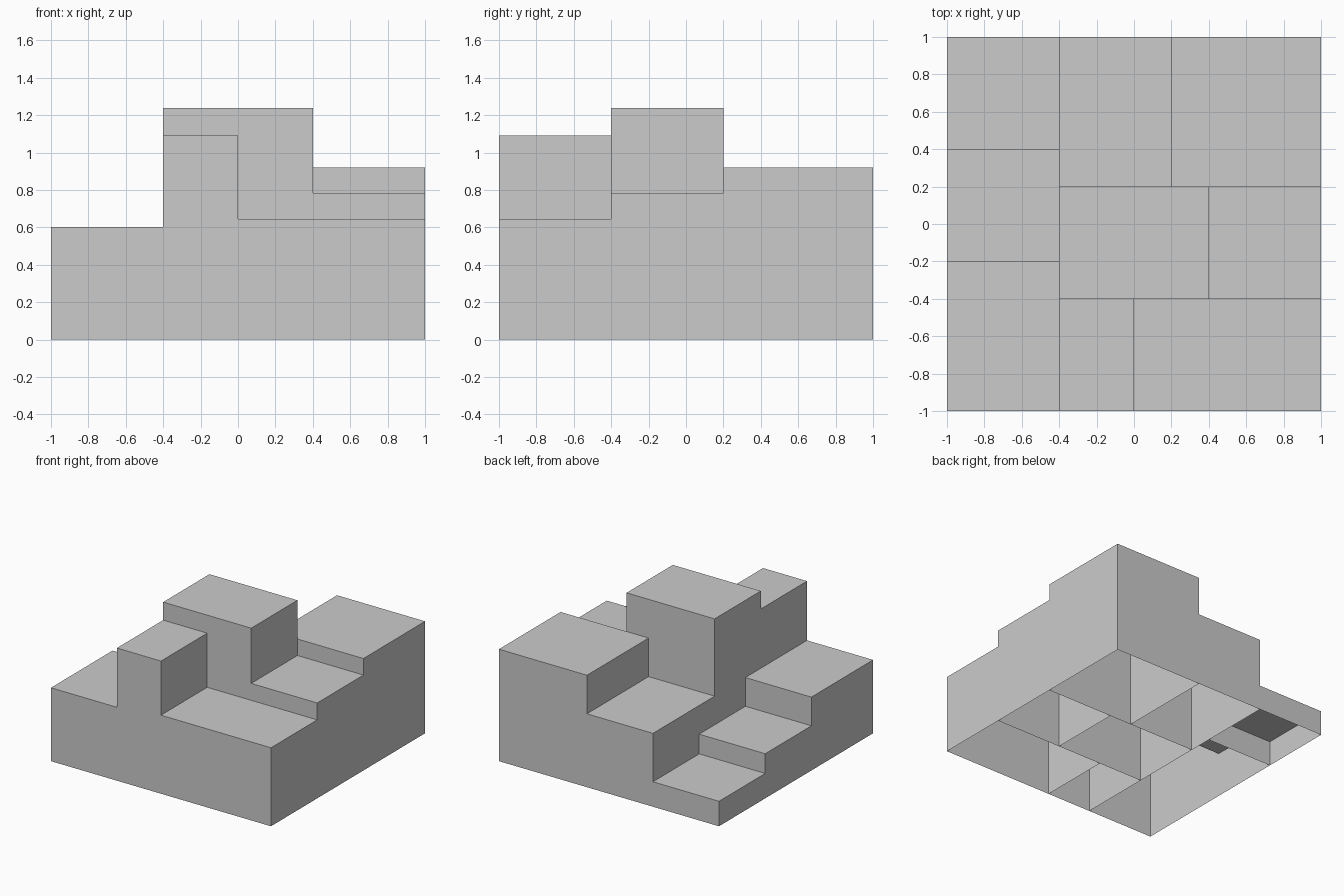
import bpy, bmesh

if "Cube" in bpy.data.objects:
    bpy.data.objects.remove(bpy.data.objects["Cube"])


def make_object(name, bm):
    mesh = bpy.data.meshes.new(name)
    bm.to_mesh(mesh)
    bm.free()
    obj = bpy.data.objects.new(name, mesh)
    bpy.context.collection.objects.link(obj)


def stepped_shell(name, x0, x1, profile):
    """Extrude a (y, z) outline along x; the underside stays open."""
    bm = bmesh.new()
    a = [bm.verts.new((x0, y, z)) for y, z in profile]
    b = [bm.verts.new((x1, y, z)) for y, z in profile]
    bm.faces.new(a)
    bm.faces.new(b[::-1])
    # the closing segment (last point to first) is the open floor
    for i in range(len(profile) - 1):
        bm.faces.new((a[i], b[i], b[i + 1], a[i + 1]))
    bmesh.ops.recalc_face_normals(bm, faces=bm.faces[:])
    make_object(name, bm)


def block(name, x0, x1, y0, y1, height):
    stepped_shell(name, x0, x1, [(y0, 0), (y0, height), (y1, height), (y1, 0)])


# Left strip: two joined steps sharing one hollow, then the lowest step
stepped_shell("left_double_step", -1, -0.4,
              [(-1, 0), (-1, 0.603), (-0.2, 0.603),
               (-0.2, 0.367), (0.4, 0.367), (0.4, 0)])
block("left_low_step", -1, -0.4, 0.4, 1, 0.205)

# Front row
block("front_tower", -0.4, 0, -1, -0.4, 1.09)
block("front_terrace", 0, 1, -1, -0.4, 0.645)

# Middle row
block("centre_tower", -0.4, 0.4, -0.4, 0.2, 1.238)
block("right_terrace", 0.4, 1, -0.4, 0.2, 0.784)

# Back row
block("back_terrace", -0.4, 0.2, 0.2, 1, 0.603)
block("back_right_block", 0.2, 1, 0.2, 1, 0.92)
